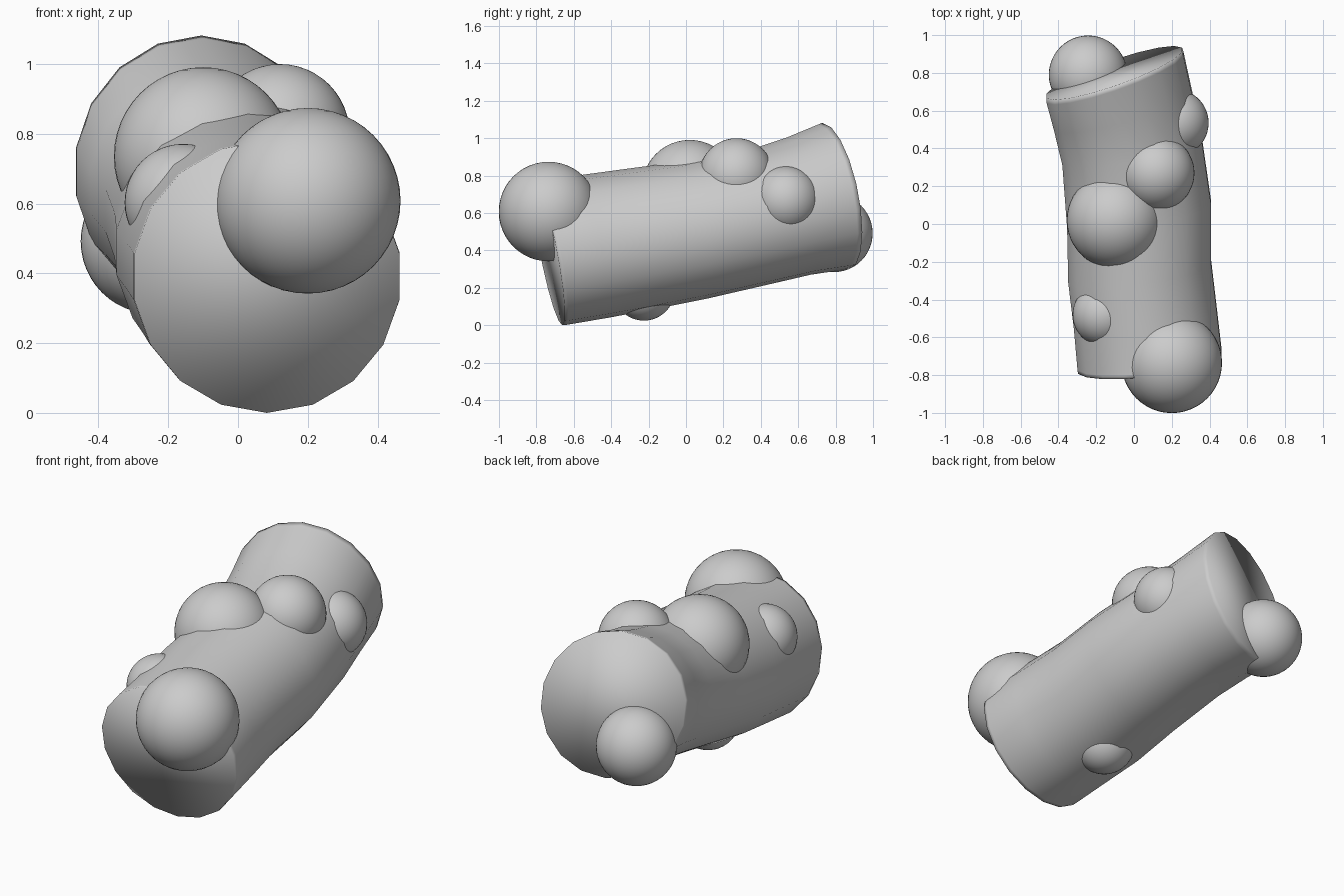
import bpy, bmesh, math

if "Cube" in bpy.data.objects:
    bpy.data.objects.remove(bpy.data.objects["Cube"])

SIDES = 18

# Trunk cross-sections: y, centre x, radius x, centre z, radius z, tilt in x, tilt in z
SECTIONS = [
    (-0.735, 0.083, 0.385, 0.390, 0.390, 0.12, -0.19),
    (-0.715, 0.082, 0.387, 0.392, 0.390, 0.12, -0.19),
    (-0.50, 0.060, 0.384, 0.420, 0.382, 0.12, -0.19),
    (-0.25, 0.030, 0.384, 0.460, 0.376, 0.13, -0.19),
    (0.05, 0.027, 0.387, 0.510, 0.366, 0.16, -0.19),
    (0.40, -0.012, 0.373, 0.580, 0.356, 0.21, -0.19),
    (0.60, -0.058, 0.370, 0.636, 0.366, 0.27, -0.18),
    (0.775, -0.100, 0.368, 0.685, 0.388, 0.34, -0.18),
    (0.80, -0.105, 0.365, 0.692, 0.390, 0.34, -0.18),
]

# Bumps: name, centre, radius
BUMPS = [
    ("front_ball", (0.20, -0.735, 0.608), 0.266),
    ("back_ball", (-0.243, 0.79, 0.492), 0.208),
    ("top_ball", (-0.10, 0.02, 0.735), 0.256),
    ("upper_right_bump", (0.12, 0.27, 0.80), 0.20),
    ("right_side_bump", (0.215, 0.535, 0.67), 0.18),
    ("left_front_bump", (-0.157, -0.48, 0.603), 0.168),
    ("underside_bump", (0.02, -0.225, 0.19), 0.165),
]


def smooth(obj):
    for p in obj.data.polygons:
        p.use_smooth = True


# Trunk: lofted tilted rings closed by flat caps
bm = bmesh.new()
rings = []
for y, cx, rx, cz, rz, tx, tz in SECTIONS:
    ring = []
    for i in range(SIDES):
        a = 2 * math.pi * i / SIDES
        dx, dz = rx * math.sin(a), -rz * math.cos(a)
        ring.append(bm.verts.new((cx + dx, y + tx * dx + tz * dz, cz + dz)))
    rings.append(ring)
for r0, r1 in zip(rings, rings[1:]):
    for i in range(SIDES):
        j = (i + 1) % SIDES
        bm.faces.new((r0[i], r0[j], r1[j], r1[i]))
bm.faces.new(rings[0])
bm.faces.new(rings[-1])
bmesh.ops.recalc_face_normals(bm, faces=bm.faces)
mesh = bpy.data.meshes.new("trunk")
bm.to_mesh(mesh)
bm.free()
trunk = bpy.data.objects.new("trunk", mesh)
bpy.context.collection.objects.link(trunk)
smooth(trunk)

# Round bumps sunk into the trunk
for name, centre, radius in BUMPS:
    bpy.ops.mesh.primitive_uv_sphere_add(segments=48, ring_count=24, radius=radius, location=centre)
    ball = bpy.context.object
    ball.name = name
    smooth(ball)
